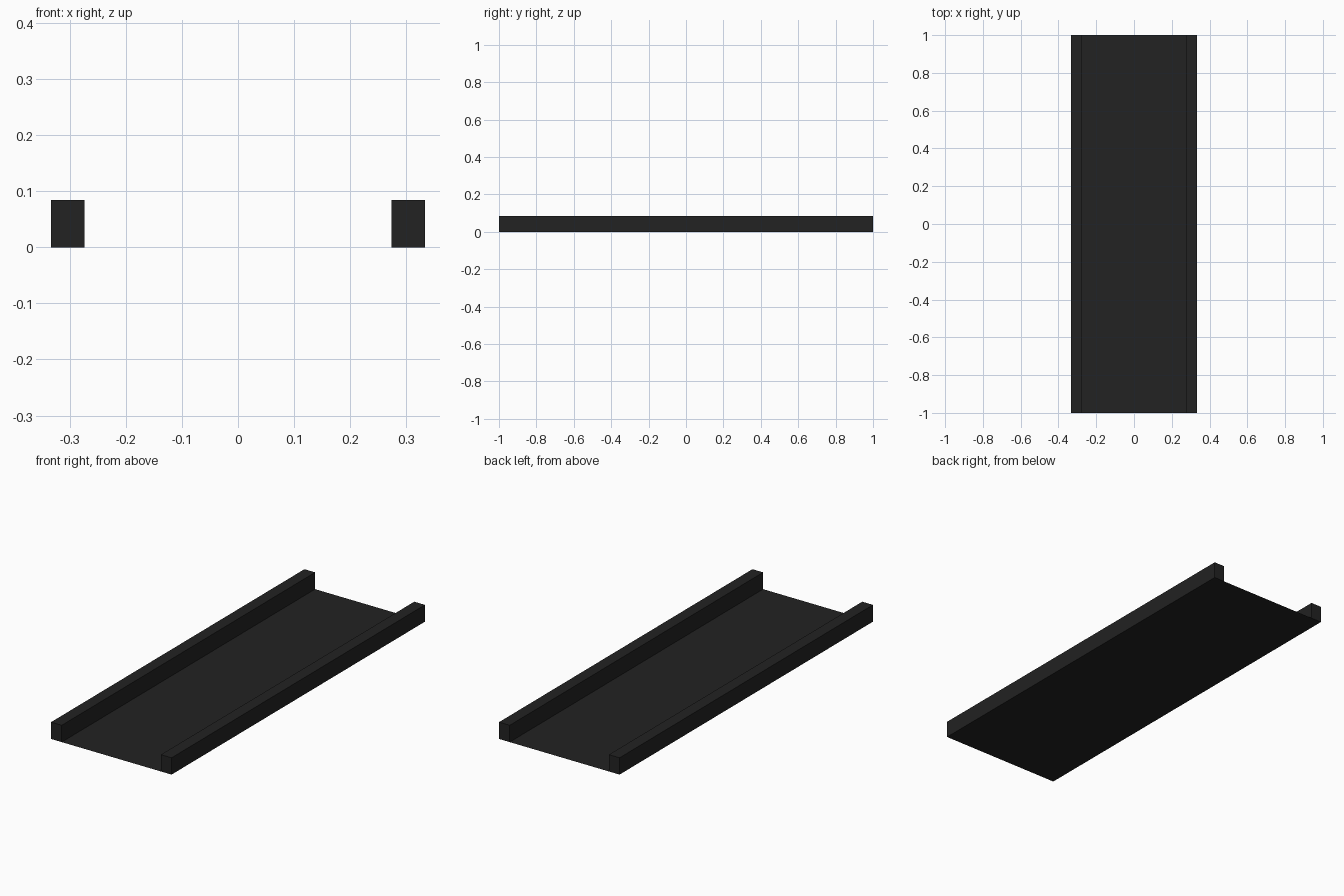
import bpy

if "Cube" in bpy.data.objects:
    bpy.data.objects.remove(bpy.data.objects["Cube"])

OUTER, INNER, HALF_LEN, HEIGHT = 0.333, 0.274, 1.0, 0.084

dark = bpy.data.materials.new("dark_grey")
dark.diffuse_color = (0.016, 0.016, 0.016, 1)
dark.use_nodes = True
dark.node_tree.nodes["Principled BSDF"].inputs["Base Color"].default_value = dark.diffuse_color


def finish(name, size):
    ob = bpy.context.object
    ob.name = name
    ob.scale = size
    bpy.ops.object.transform_apply(location=False, rotation=False, scale=True)
    ob.data.materials.append(dark)


# Thin floor panel between the rails, flush with their undersides
bpy.ops.mesh.primitive_plane_add(size=1, location=(0, 0, 0))
finish("floor_panel", (2 * INNER, 2 * HALF_LEN, 1))

# Side rails
for side, label in ((-1, "left"), (1, "right")):
    bpy.ops.mesh.primitive_cube_add(
        size=1, location=(side * (OUTER + INNER) / 2, 0, HEIGHT / 2))
    finish(label + "_rail", (OUTER - INNER, 2 * HALF_LEN, HEIGHT))
